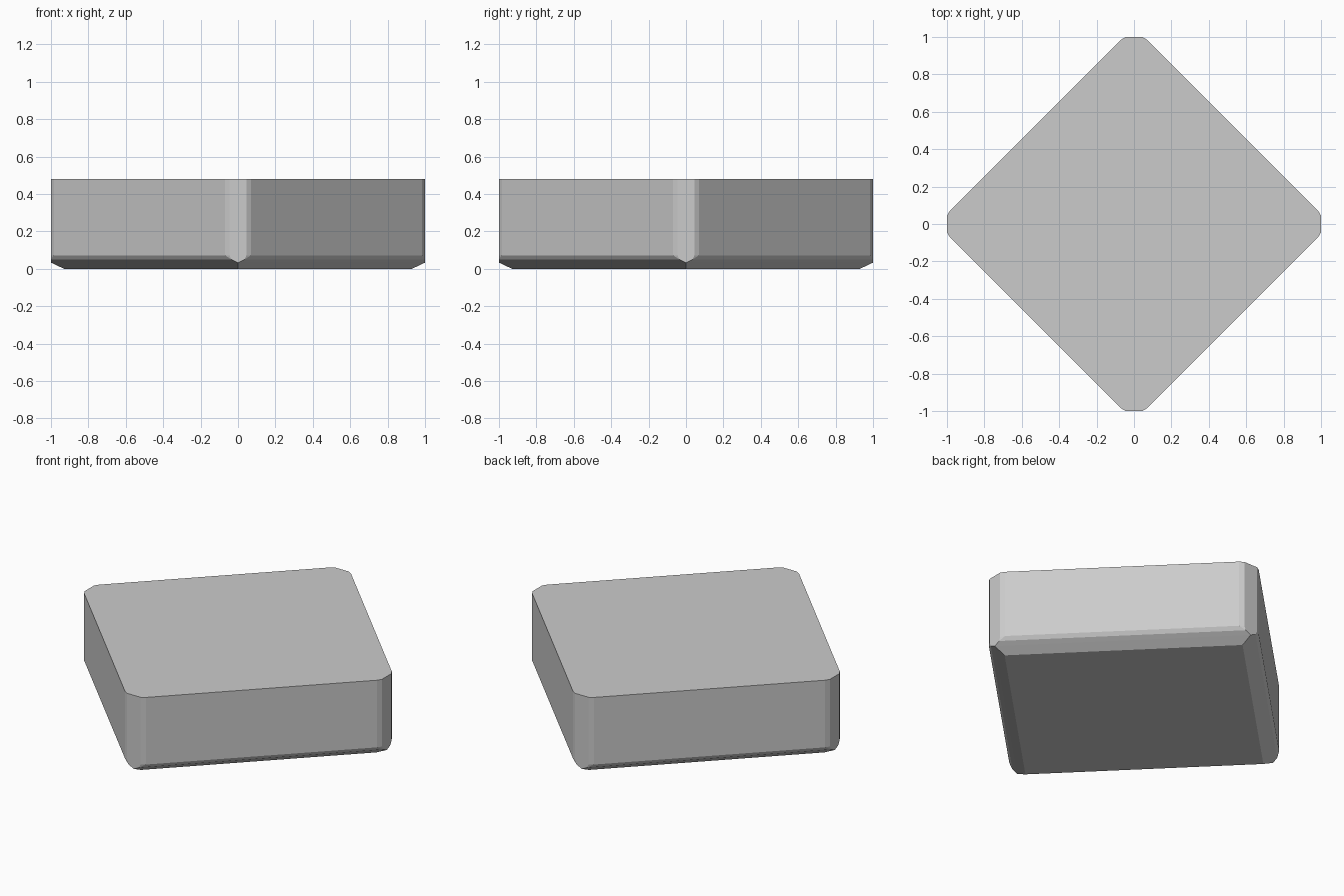
import bpy, bmesh
from mathutils import Matrix, Vector
from math import pi

if "Cube" in bpy.data.objects:
    bpy.data.objects.remove(bpy.data.objects["Cube"])


def corner(s):
    """Clipped corner of the diamond |x|+|y| = s, running right to left."""
    w = (s - 1.027) / 0.4            # where the side meets the small facet
    if w < 0.045:
        w = max(s - 1, 0)            # side meets the flat corner directly
    b = min(w, 0.045)
    top = min(s, 1)
    return [(w, s - w), (b, top), (-b, top), (-w, s - w)]


# Cushion-like block: diamond outline, clipped corners, rounded bottom edge
levels = [(0.93, 0), (1.0, 0.033), (1.035, 0.05), (1.055, 0.072), (1.055, 0.48)]
bm = bmesh.new()
rings = []
for s, z in levels:
    ring = []
    for k in range(4):
        rot = Matrix.Rotation(k * pi / 2, 3, 'Z')
        for x, y in corner(s):
            ring.append(bm.verts.new(rot @ Vector((x, y, z))))
    rings.append(ring)

for lo, hi in zip(rings, rings[1:]):
    n = len(lo)
    for i in range(n):
        j = (i + 1) % n
        bm.faces.new((lo[i], lo[j], hi[j], hi[i]))
bm.faces.new(rings[-1])
bm.faces.new(rings[0][::-1])

# Merge the points where the corners come to a tip
bmesh.ops.remove_doubles(bm, verts=bm.verts[:], dist=0.001)
bmesh.ops.recalc_face_normals(bm, faces=bm.faces[:])

mesh = bpy.data.meshes.new("rounded_block")
bm.to_mesh(mesh)
bm.free()
block = bpy.data.objects.new("rounded_block", mesh)
bpy.context.collection.objects.link(block)
